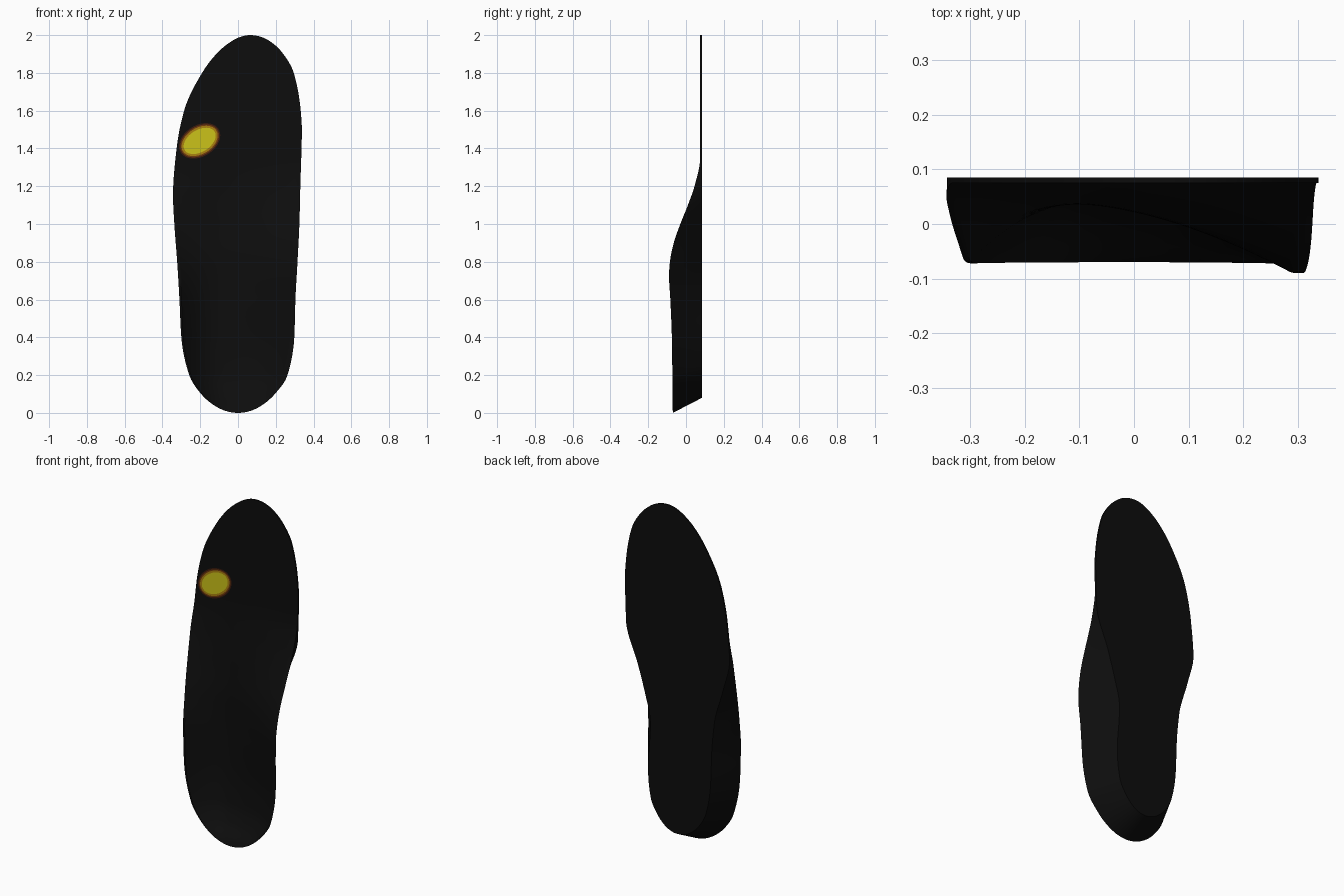
import bpy, bmesh, math

if "Cube" in bpy.data.objects:
    bpy.data.objects.remove(bpy.data.objects["Cube"])

BACK = 0.085      # flat underside plane
PLATE = 0.075     # front face of the thin forefoot


def curve(keys, warp=lambda z: z):
    """Smooth monotone curve through (z, value) keys."""
    xs = [warp(k[0]) for k in keys]
    ys = [k[1] for k in keys]
    n = len(xs)
    d = [(ys[i + 1] - ys[i]) / (xs[i + 1] - xs[i]) for i in range(n - 1)]
    m = [d[0]]
    for i in range(1, n - 1):
        a, b = d[i - 1], d[i]
        m.append(0 if a * b <= 0 else 2 * a * b / (a + b))
    m.append(d[-1])

    def f(z):
        x = min(max(warp(z), xs[0]), xs[-1])
        i = 0
        while i < n - 2 and x > xs[i + 1]:
            i += 1
        h = xs[i + 1] - xs[i]
        t = (x - xs[i]) / h
        return ((2 * t**3 - 3 * t**2 + 1) * ys[i] + (t**3 - 2 * t**2 + t) * h * m[i]
                + (3 * t**2 - 2 * t**3) * ys[i + 1] + (t**3 - t**2) * h * m[i + 1])
    return f


def angle(z):
    return math.acos(max(-1, min(1, 1 - z)))


# Outline of the rim, seen from the front
left = curve([(0, 0), (.03, -.11), (.1, -.195), (.2, -.258), (.4, -.3), (.6, -.31), (.8, -.322),
              (1, -.337), (1.15, -.344), (1.4, -.325), (1.6, -.285), (1.8, -.19),
              (1.9, -.115), (1.97, -.03), (2, .065)], angle)
right = curve([(0, 0), (.03, .11), (.1, .195), (.2, .262), (.4, .298), (.6, .304), (.8, .315),
               (1, .325), (1.2, .33), (1.5, .338), (1.6, .332), (1.8, .295),
               (1.9, .24), (1.97, .165), (2, .065)], angle)
# Narrower flat sole, as a share of the rim width
sole_left = curve([(0, .73), (.4, .73), (.6, .73), (.8, .76), (1, .89), (1.2, 1), (2, 1)])
sole_right = curve([(0, .66), (.4, .63), (.7, .56), (.85, .65), (1, .77), (1.25, 1), (2, 1)])
# Depth of both rims and of the dished middle
rim_left = curve([(0, -.07), (.4, -.072), (.6, -.068), (.8, -.036), (1, .014), (1.15, .05),
                  (1.32, PLATE), (2, PLATE)])
rim_right = curve([(0, -.07), (.4, -.075), (.6, -.083), (.73, -.09), (.8, -.085), (.9, -.065),
                   (1, -.03), (1.1, .01), (1.2, .045), (1.35, PLATE), (2, PLATE)])
dish = curve([(0, -.07), (.03, -.058), (.1, -.01), (.2, .022), (.4, .037), (.6, .038),
              (.8, .036), (1, .05), (1.2, .068), (1.33, PLATE), (2, PLATE)])
arch_power = curve([(0, 3), (.3, 2.6), (.6, 1.7), (1, 1.5), (2, 1.5)])


def top_y(u, z):
    """Front surface: steep outer wall on the left, gradual arch on the right."""
    low = -0.3
    if u < low:
        t, rim, p = (low - u) / (1 + low), rim_left(z), 2.0
    else:
        t, rim, p = (u - low) / (1 - low), rim_right(z), arch_power(z)
    return dish(z) + (rim - dish(z)) * min(1, t / .95) ** p


def section(z):
    """Closed loop: dished top, right wall, flat sole, left wall."""
    l, r = left(z), right(z)
    sl, sr = l, r
    if z < 1.3:
        sl, sr = l * sole_left(z), r * sole_right(z)
    sz = z + .08 * max(0, 1 - z / .8) ** 2
    pts = []
    for i in range(49):
        u = math.sin((i / 24 - 1) * math.pi / 2)
        pts.append((l + (r - l) * (u + 1) / 2, top_y(u, z), z))
    a, b = pts[-1], (sr, BACK, sz)
    c, d = (sl, BACK, sz), pts[0]
    for p, q, n in ((a, b, 5), (b, c, 10), (c, d, 5)):
        for i in range(1, n + (q is not d)):
            pts.append(tuple(p[k] + (q[k] - p[k]) * i / n for k in range(3)))
    return pts


def material(name, rgb):
    m = bpy.data.materials.new(name)
    m.diffuse_color = (*rgb, 1)
    m.use_nodes = True
    m.node_tree.nodes["Principled BSDF"].inputs["Base Color"].default_value = m.diffuse_color
    return m


def finish(bm, name, mats):
    me = bpy.data.meshes.new(name)
    bm.to_mesh(me)
    bm.free()
    ob = bpy.data.objects.new(name, me)
    bpy.context.collection.objects.link(ob)
    for m in mats:
        me.materials.append(m)
    return ob


# Insole body lofted from heel to toe
bm = bmesh.new()
ROWS = 110
rings = [[bm.verts.new(p) for p in section(1 - math.cos(math.pi * i / ROWS))]
         for i in range(ROWS + 1)]
for a, b in zip(rings, rings[1:]):
    for j in range(len(a)):
        k = (j + 1) % len(a)
        bm.faces.new((a[j], a[k], b[k], b[j]))
bmesh.ops.remove_doubles(bm, verts=bm.verts, dist=1e-5)
bmesh.ops.recalc_face_normals(bm, faces=bm.faces)
body = finish(bm, "insole_body", [material("black_foam", (.004, .004, .004))])
bpy.ops.object.select_all(action='DESELECT')
body.select_set(True)
bpy.context.view_layer.objects.active = body
bpy.ops.object.shade_smooth_by_angle(angle=math.radians(40))

# Yellow pressure spot with a soft dark-red edge, just proud of the forefoot
shades = [material("spot_yellow", (.6, .54, .01)), material("spot_amber", (.4, .22, .005)),
          material("spot_rust", (.16, .04, .004)), material("spot_brown", (.04, .01, .004))]
bm = bmesh.new()
SEG, tilt = 48, math.radians(32)
loops = []
for grow in (0, .011, .018, .025):
    loop = []
    for i in range(SEG):
        t = 2 * math.pi * i / SEG
        px = (.093 + grow) * math.cos(t)
        pz = (.058 + grow) * math.sin(t)
        loop.append(bm.verts.new((-.203 + px * math.cos(tilt) - pz * math.sin(tilt), PLATE - .0012,
                                  1.44 + px * math.sin(tilt) + pz * math.cos(tilt))))
    loops.append(loop)
bm.faces.new(loops[0])
for n, (a, b) in enumerate(zip(loops, loops[1:]), 1):
    for i in range(SEG):
        k = (i + 1) % SEG
        bm.faces.new((a[i], b[i], b[k], a[k])).material_index = n
for f in bm.faces:
    f.normal_update()
    if f.normal.y > 0:
        f.normal_flip()
finish(bm, "pressure_spot", shades)
